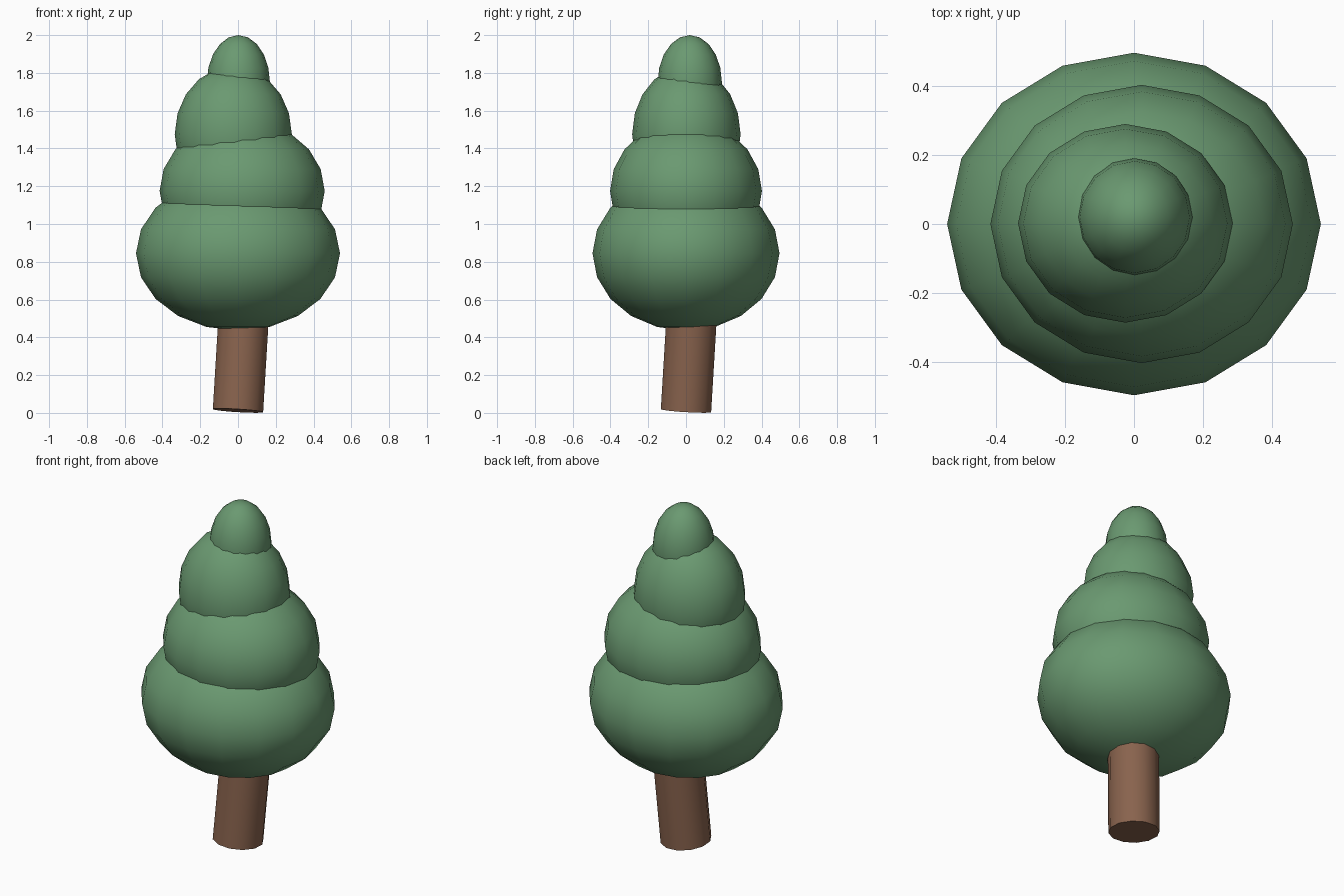
import bpy
from mathutils import Vector

if "Cube" in bpy.data.objects:
    bpy.data.objects.remove(bpy.data.objects["Cube"])


def material(name, rgb):
    m = bpy.data.materials.new(name)
    m.diffuse_color = (*rgb, 1)
    m.use_nodes = True
    m.node_tree.nodes["Principled BSDF"].inputs["Base Color"].default_value = m.diffuse_color
    return m


green = material("leaf green", (0.145, 0.32, 0.165))
brown = material("bark brown", (0.25, 0.125, 0.075))


def finish(name, mat, angle):
    ob = bpy.context.object
    ob.name = name
    ob.data.materials.append(mat)
    bpy.ops.object.shade_smooth_by_angle(angle=angle)
    return ob


# leaning trunk, its lower rim touching the ground
axis = Vector((0.06, 0.06, 1))
foot = Vector((0, 0, 0.012))
length = 0.8
bpy.ops.mesh.primitive_cylinder_add(vertices=12, radius=0.138, depth=length)
trunk = finish("trunk", brown, 0.7)
trunk.rotation_euler = axis.to_track_quat('Z', 'Y').to_euler()
trunk.location = foot + axis.normalized() * length / 2

# four stacked, slightly offset foliage blobs: name, centre, radii
tiers = [
    ("foliage_bottom", (0, 0, 0.845), (0.54, 0.495, 0.41)),
    ("foliage_lower_middle", (0.022, 0, 1.175), (0.437, 0.402, 0.375)),
    ("foliage_upper_middle", (-0.025, 0.002, 1.475), (0.31, 0.287, 0.36)),
    ("foliage_top", (0.002, 0.02, 1.75), (0.167, 0.17, 0.25)),
]
for name, centre, radii in tiers:
    bpy.ops.mesh.primitive_uv_sphere_add(segments=16, ring_count=10, radius=1, location=centre)
    blob = finish(name, green, 1.0)
    blob.scale = radii
